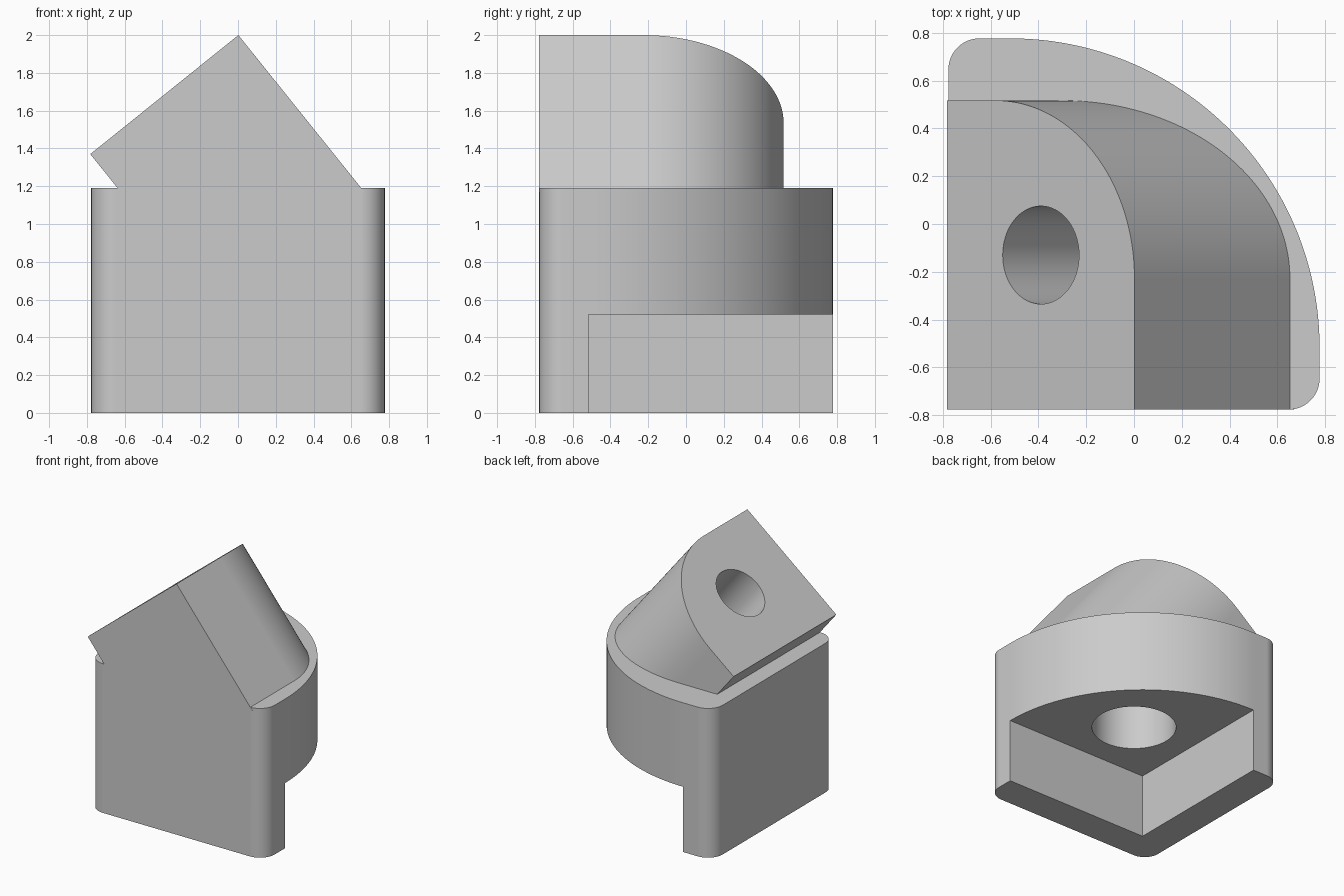
import bpy, bmesh, math
from mathutils import Matrix, Vector

cube = bpy.data.objects.get("Cube")
if cube:
    bpy.data.objects.remove(cube, do_unlink=True)

HALF = 0.777      # half width of the body
WALL = 0.26       # thickness of the two lower walls
TOP = 1.19        # body height
CEILING = 0.52    # underside of the upper body
ROUND = 0.13      # vertical corner radius

grey = bpy.data.materials.new("light_grey")
grey.use_nodes = True
grey.diffuse_color = (0.6, 0.6, 0.6, 1)
grey.node_tree.nodes["Principled BSDF"].inputs["Base Color"].default_value = (0.6, 0.6, 0.6, 1)


def arc(cx, cy, r, start, end, steps):
    """Points on an arc, angles in degrees."""
    angles = [math.radians(start + (end - start) * i / steps) for i in range(steps + 1)]
    return [(cx + r * math.cos(a), cy + r * math.sin(a)) for a in angles]


def prism(name, outline, depth, place=Matrix(), clip_z=None):
    """Extrude an outline along local z, place it, optionally cut its underside flat."""
    bm = bmesh.new()
    face = bm.faces.new([bm.verts.new((x, y, 0)) for x, y in outline])
    side = bmesh.ops.extrude_face_region(bm, geom=[face])
    bmesh.ops.translate(bm, vec=(0, 0, depth),
                        verts=[v for v in side["geom"] if isinstance(v, bmesh.types.BMVert)])
    bmesh.ops.transform(bm, matrix=place, verts=bm.verts)
    if clip_z is not None:
        bmesh.ops.bisect_plane(bm, geom=bm.verts[:] + bm.edges[:] + bm.faces[:],
                               plane_co=(0, 0, clip_z), plane_no=(0, 0, -1), clear_outer=True)
        bmesh.ops.holes_fill(bm, edges=[e for e in bm.edges if e.is_boundary])
    bmesh.ops.recalc_face_normals(bm, faces=bm.faces)
    mesh = bpy.data.meshes.new(name)
    bm.to_mesh(mesh)
    bm.free()
    mesh.materials.append(grey)
    obj = bpy.data.objects.new(name, mesh)
    bpy.context.collection.objects.link(obj)
    return obj


def combine(target, other, operation):
    """Apply a boolean and discard the second object."""
    other.hide_render = True
    mod = target.modifiers.new(operation.lower(), "BOOLEAN")
    mod.operation, mod.solver, mod.object = operation, "EXACT", other
    bpy.context.view_layer.objects.active = target
    bpy.ops.object.modifier_apply(modifier=mod.name)
    bpy.data.objects.remove(other, do_unlink=True)


# Body: quarter-round plan with three rounded corners
inner = WALL - HALF
near, far = ROUND - HALF, HALF - ROUND
outline = (arc(near, near, ROUND, 180, 270, 12) + arc(far, near, ROUND, 270, 360, 12)
           + arc(inner, inner, HALF - inner, 0, 90, 48) + arc(near, far, ROUND, 90, 180, 12))
bracket = prism("corner_bracket", outline, TOP)

# Notch leaves two walls under the upper body
notch = prism("notch_cutter", [(inner, inner), (2, inner), (2, 2), (inner, 2)],
              CEILING + 1, Matrix.Translation((0, 0, -1)))
combine(bracket, notch, "DIFFERENCE")

# Tilted head: rounded tab profile swept down square to the sloping face
low, peak = Vector((-0.782, 0, 1.37)), Vector((0.002, 0, 2.0))
length = (peak - low).length
slope = (peak - low).normalized()
normal = Vector((-slope.z, 0, slope.x))
tilt = Matrix.Translation(low) @ Matrix((slope, (0, 1, 0), normal)).transposed().to_4x4()
back = HALF - WALL
radius = length - WALL
tab = [(0, -HALF), (length, -HALF)] + arc(WALL, back - radius, radius, 0, 90, 48) + [(0, back)]
head = prism("tilted_head", tab, -2, tilt, clip_z=TOP - 0.02)
combine(bracket, head, "UNION")

# Bores: one square to the sloping face, one up through the ceiling
bore = arc(length / 2, -0.13, 0.205, 0, 354.375, 63)
combine(bracket, prism("head_bore_cutter", bore, -1.02,
                       tilt @ Matrix.Translation((0, 0, 0.5))), "DIFFERENCE")
socket = arc(0, 0, 0.315, 0, 354.375, 63)
combine(bracket, prism("ceiling_bore_cutter", socket, 0.72,
                       Matrix.Translation((0, 0, CEILING - 0.2))), "DIFFERENCE")

# Smooth curved walls, crisp edges
bpy.ops.object.select_all(action="DESELECT")
bracket.select_set(True)
bpy.context.view_layer.objects.active = bracket
bpy.ops.object.shade_smooth_by_angle(angle=math.radians(30))
weighted = bracket.modifiers.new("weighted_normals", "WEIGHTED_NORMAL")
weighted.keep_sharp = True
